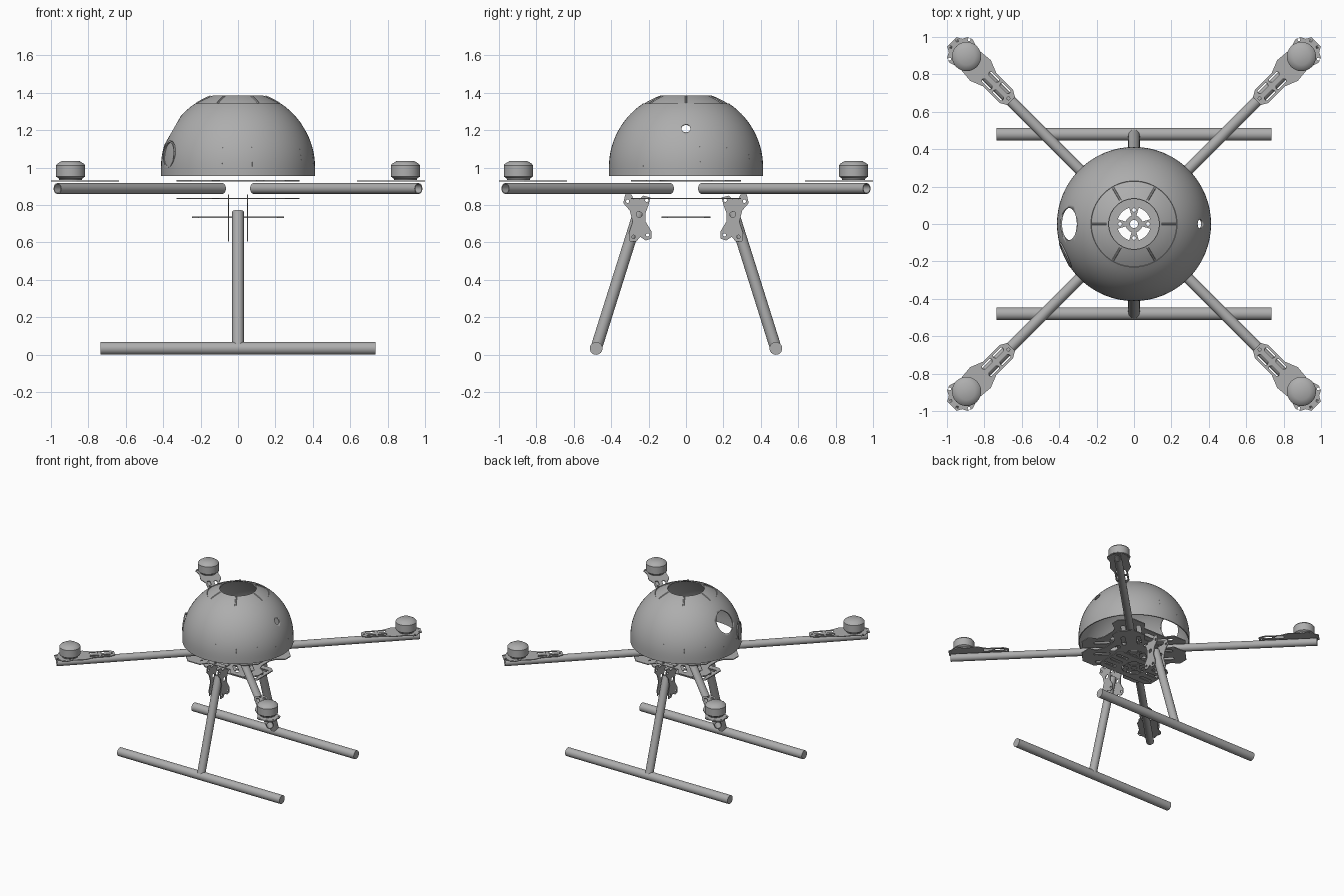
import bpy, bmesh, math
from mathutils import Matrix, Vector

cube = bpy.data.objects.get("Cube")
if cube:
    bpy.data.objects.remove(cube, do_unlink=True)

grey = bpy.data.materials.new("plain grey")
grey.use_nodes = True
grey.diffuse_color = (0.42, 0.42, 0.42, 1)
grey.node_tree.nodes["Principled BSDF"].inputs["Base Color"].default_value = (0.42, 0.42, 0.42, 1)


def add(name, mesh, matrix=Matrix()):
    mesh.transform(matrix)
    mesh.materials.clear()
    mesh.materials.append(grey)
    for p in mesh.polygons:
        p.use_smooth = True
    mesh.set_sharp_from_angle(angle=math.radians(35))
    obj = bpy.data.objects.new(name, mesh)
    bpy.context.collection.objects.link(obj)
    return obj


def lathe(name, profile, matrix=Matrix(), segments=32):
    """Spin a closed (radius, height) profile around z."""
    bm = bmesh.new()
    verts = [bm.verts.new((r, 0, z)) for r, z in profile]
    edges = [bm.edges.new((verts[i], verts[i - 1])) for i in range(len(verts))
             if profile[i][0] + profile[i - 1][0] > 0]
    bmesh.ops.spin(bm, geom=verts + edges, cent=(0, 0, 0), axis=(0, 0, 1),
                   angle=math.tau, steps=segments)
    bmesh.ops.remove_doubles(bm, verts=bm.verts, dist=1e-5)
    bmesh.ops.recalc_face_normals(bm, faces=bm.faces)
    mesh = bpy.data.meshes.new(name)
    bm.to_mesh(mesh)
    bm.free()
    return add(name, mesh, matrix)


def aim(start, direction):
    turn = Vector(direction).to_track_quat("Z", "Y").to_matrix().to_4x4()
    return Matrix.Translation(start) @ turn


def tube(name, start, end, radius, wall=None):
    start, end = Vector(start), Vector(end)
    length = (end - start).length
    inner = radius - wall if wall else 0
    profile = [(radius, 0), (radius, length), (inner, length), (inner, 0)]
    return lathe(name, profile, aim(start, end - start), 24)


def curve_mesh(name, loops, setup, cyclic=True):
    curve = bpy.data.curves.new(name, "CURVE")
    for points in loops:
        spline = curve.splines.new("POLY")
        spline.points.add(len(points) - 1)
        for p, co in zip(spline.points, points):
            p.co = (*co, 0, 1) if len(co) == 2 else (*co, 1)
        spline.use_cyclic_u = cyclic
    setup(curve)
    temp = bpy.data.objects.new(name, curve)
    bpy.context.collection.objects.link(temp)
    graph = bpy.context.evaluated_depsgraph_get()
    mesh = bpy.data.meshes.new_from_object(temp.evaluated_get(graph))
    bpy.data.objects.remove(temp, do_unlink=True)
    return mesh


def plate(name, loops, thickness, matrix):
    """Flat sheet: first loop is the outline, the rest are holes."""
    def setup(curve):
        curve.dimensions = "2D"
        curve.fill_mode = "BOTH"
        curve.extrude = thickness / 2
    return add(name, curve_mesh(name, loops, setup), matrix)


def slot(x, y, radius, length=0, angle=0):
    """Round hole, or a rounded slot when it has a length."""
    c, s = math.cos(angle), math.sin(angle)
    points = []
    for i in range(16):
        a = math.tau * (i + 0.5) / 16
        px = radius * math.cos(a) + math.copysign(length / 2, math.cos(a))
        py = radius * math.sin(a)
        points.append((x + c * px - s * py, y + s * px + c * py))
    return points


def ring_slot(r0, r1, mid, half):
    steps = [mid + half * (i / 4 - 1) for i in range(9)]
    return ([(r0 * math.cos(a), r0 * math.sin(a)) for a in steps]
            + [(r1 * math.cos(a), r1 * math.sin(a)) for a in reversed(steps)])


def mirror_quarter(q):
    half = q + [(-x, y) for x, y in reversed(q)]
    return half + [(-x, -y) for x, y in half]


# Dome shell, open at the top and bottom
CENTRE, R = Vector((0, 0, 1.0)), 0.412
STEP = math.radians(56)
outer = [(R, 0.955), (R, 0.98)]
outer += [(R * math.cos(STEP * i / 14), 1 + R * math.sin(STEP * i / 14)) for i in range(15)]
for i in range(5):
    a = STEP + math.radians(14.5) * i / 4
    outer.append(((R - 0.004) * math.cos(a), 1 + (R - 0.004) * math.sin(a)))
inner = [(r - 0.008 * r / R, z - 0.008 * max(0, z - 1) / R) for r, z in reversed(outer)]
dome = lathe("dome", outer + inner, segments=64)

# Large and small round openings in the dome sides
for name, direction, radius in (("large_port_cutter", (-0.87, 0, 0.5), 0.087),
                                ("small_port_cutter", (0.86, 0, 0.51), 0.025)):
    d = Vector(direction).normalized()
    cutter = tube(name, CENTRE + d * 0.25, CENTRE + d * 0.6, radius)
    cutter.hide_render = True
    cutter.hide_set(True)
    mod = dome.modifiers.new(name, "BOOLEAN")
    mod.operation = "DIFFERENCE"
    mod.solver = "EXACT"
    mod.object = cutter
bpy.context.view_layer.update()
cut = bpy.data.meshes.new_from_object(dome.evaluated_get(bpy.context.evaluated_depsgraph_get()))
dome.modifiers.clear()
dome.data = cut
for cutter in [o for o in bpy.data.objects if o.name.endswith("cutter")]:
    bpy.data.objects.remove(cutter, do_unlink=True)


# Thin seams on the dome: radial near the top, upright near the rim
def seam(name, azimuth, low, high, width):
    points = []
    for i in range(7):
        e = math.radians(low + (high - low) * i / 6)
        a = math.radians(azimuth)
        points.append(CENTRE + (R - 0.004) * Vector((math.cos(e) * math.cos(a),
                                                     math.cos(e) * math.sin(a), math.sin(e))))

    def setup(curve):
        curve.dimensions = "3D"
        curve.bevel_depth = width
        curve.bevel_resolution = 1
    add(name, curve_mesh(name, [points], setup, False))


for k in range(6):
    seam("top_seam", k * 60, 57, 69, 0.006)
for k in range(16):
    seam("rim_seam", k * 22.5 + 11, -2, 16, 0.0045)

# Round sensor cover low on the front corner of the dome
side = Vector((-0.91, -0.41, 0.08)).normalized()
lathe("sensor_ring", [(0.072, 0), (0.072, 0.008), (0.062, 0.008), (0.062, 0)],
      aim(CENTRE + Vector((0, 0, 0.04)) + side * 0.4, side))

# Body plates with cut-outs
body_outline = mirror_quarter([(0.25, 0.05), (0.27, 0.1), (0.33, 0.14), (0.33, 0.21),
                               (0.25, 0.295), (0.14, 0.295), (0.1, 0.24), (0.04, 0.24)])
hub_holes = [slot(0, 0, 0.022)]
body_holes = []
for k in range(4):
    a = math.pi / 2 * k
    hub_holes.append(ring_slot(0.045, 0.09, a + math.pi / 4, 0.5))
    hub_holes.append(slot(0.075 * math.cos(a), 0.075 * math.sin(a), 0.01))
    body_holes.append(slot(0.18 * math.cos(a), 0.18 * math.sin(a), 0.02, 0.06, a + math.pi / 2))
    for off in (-0.24, 0.24):
        b = a + math.pi / 4 + off
        body_holes.append(slot(0.24 * math.cos(b), 0.24 * math.sin(b), 0.016, 0.09, a + math.pi / 4))
for name, z in (("upper_body_plate", 0.93), ("lower_body_plate", 0.835)):
    plate(name, [body_outline] + hub_holes + body_holes, 0.007, Matrix.Translation((0, 0, z)))
tray_outline = mirror_quarter([(0.245, 0.06), (0.245, 0.1), (0.21, 0.13), (0.05, 0.13)])
tray_holes = [slot(s * 0.17, y, 0.014, 0.08) for s in (-1, 1) for y in (-0.07, 0, 0.07)]
plate("battery_tray", [tray_outline] + hub_holes + tray_holes, 0.007,
      Matrix.Translation((0, 0, 0.735)))

# Four diagonal arms with motor mounts and motors
mount_half = [(0.93, 0.03), (0.965, 0.05), (1.09, 0.05), (1.16, 0.078), (1.25, 0.07),
              (1.31, 0.088), (1.335, 0.078), (1.35, 0.05), (1.378, 0.035)]
mount_outline = mount_half + [(u, -v) for u, v in reversed(mount_half)]
mount_holes = [slot(u, v, 0.012, 0.045) for u in (1.0, 1.085) for v in (-0.026, 0.026)]
mount_holes += [slot(1.32, v, 0.008) for v in (-0.074, 0.074)]
mount_holes += [slot(1.362, v, 0.007) for v in (-0.025, 0.025)] + [slot(0.95, 0, 0.008)]
motor_profile = [(0, 0.933), (0.06, 0.933), (0.064, 0.943), (0.078, 0.952), (0.078, 1.012),
                 (0.072, 1.02), (0.046, 1.036), (0, 1.036)]
for k in range(4):
    spin = Matrix.Rotation(math.pi / 4 + math.pi / 2 * k, 4, "Z")
    tube("arm", spin @ Vector((0.12, 0, 0.888)), spin @ Vector((1.365, 0, 0.888)), 0.029, 0.005)
    plate("motor_mount", [mount_outline] + mount_holes, 0.006,
          spin @ Matrix.Translation((0, 0, 0.928)))
    lathe("motor", motor_profile, spin @ Matrix.Translation((1.266, 0, 0)))

# Landing gear: brackets, legs and skids on both sides
bracket = [(0.2, 0.8), (0.19, 0.84), (0.23, 0.85), (0.25, 0.83), (0.28, 0.83), (0.29, 0.855),
           (0.325, 0.855), (0.335, 0.81), (0.3, 0.77), (0.285, 0.71), (0.305, 0.65),
           (0.3, 0.605), (0.265, 0.605), (0.245, 0.63), (0.215, 0.61), (0.185, 0.62),
           (0.185, 0.66), (0.215, 0.71), (0.215, 0.76)]
bracket_holes = [slot(0.25, 0.75, 0.016), slot(0.312, 0.82, 0.009), slot(0.21, 0.825, 0.009),
                 slot(0.28, 0.63, 0.009), slot(0.205, 0.64, 0.009)]
upright = Matrix(((0, 0, 1, 0), (1, 0, 0, 0), (0, 1, 0, 0), (0, 0, 0, 1)))
for s in (-1, 1):
    loops = [[(s * y, z) for y, z in loop] for loop in [bracket] + bracket_holes]
    for x in (-0.05, 0.05):
        plate("leg_bracket", loops, 0.006, Matrix.Translation((x, 0, 0)) @ upright)
    tube("leg", (0, s * 0.25, 0.765), (0, s * 0.475, 0.05), 0.031)
    tube("skid", (-0.735, s * 0.48, 0.034), (0.735, s * 0.48, 0.034), 0.034)
